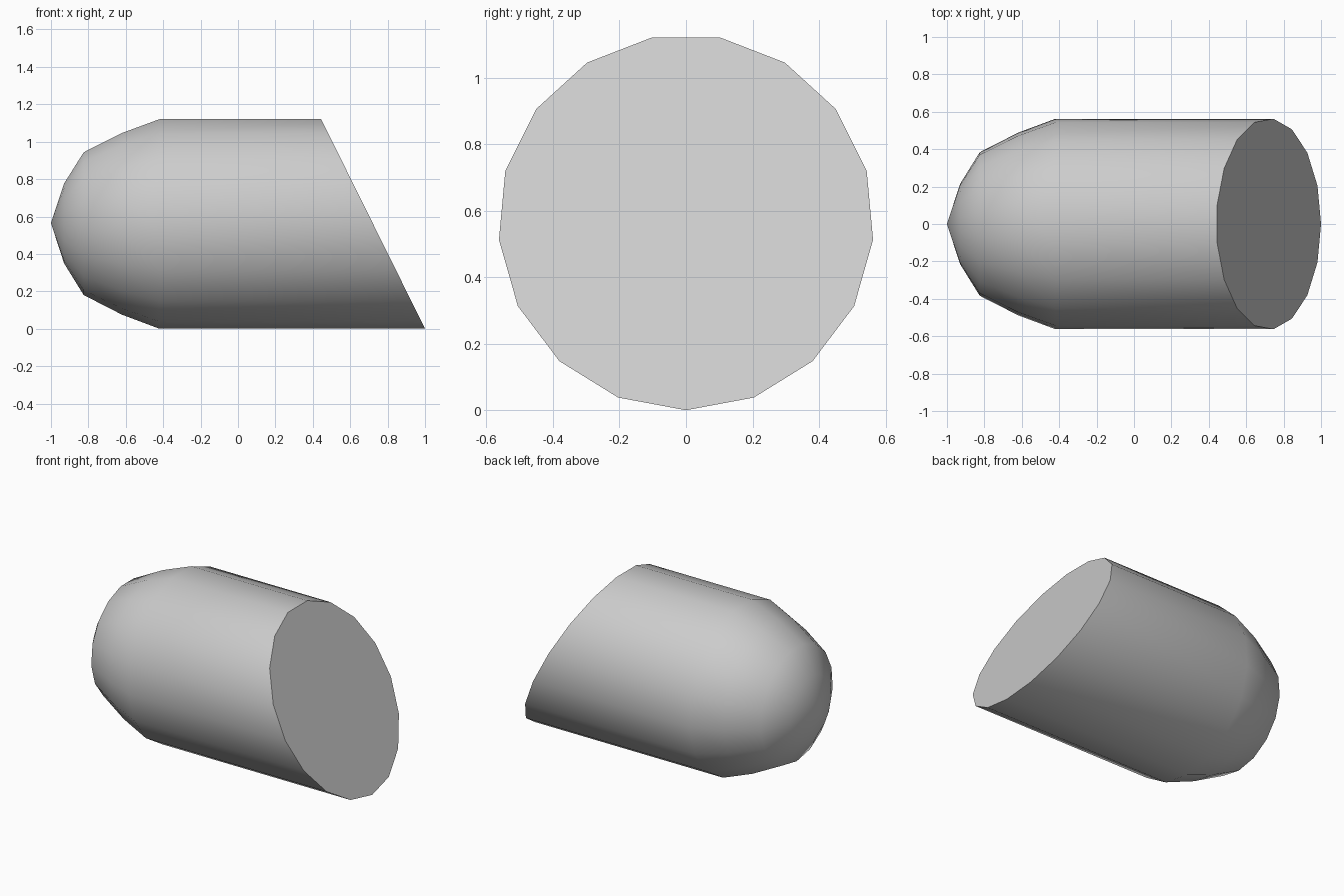
import bpy, bmesh
from math import sin, cos, pi, radians

if "Cube" in bpy.data.objects:
    bpy.data.objects.remove(bpy.data.objects["Cube"])

SIDES = 17
R = 0.565                       # body radius, also height of the axis
SLOPE = 0.555 / 1.12            # slant of the cut end
PROFILE = [(-0.93, 0.215), (-0.825, 0.385), (-0.62, 0.49), (-0.42, R)]

bm = bmesh.new()


def ring(r, x_at):
    verts = []
    for i in range(SIDES):
        a = 2 * pi * i / SIDES
        y, z = r * sin(a), R - r * cos(a)
        verts.append(bm.verts.new((x_at(z), y, z)))
    return verts


# Rounded nose rings, then the slanted end ring
rings = [ring(r, lambda z, x=x: x) for x, r in PROFILE]
rings.append(ring(R, lambda z: 1.0 - SLOPE * z))

# Nose tip fan
tip = bm.verts.new((-1.0, 0.0, R))
for i in range(SIDES):
    bm.faces.new((tip, rings[0][i], rings[0][(i + 1) % SIDES]))

# Side walls
for a, b in zip(rings, rings[1:]):
    for i in range(SIDES):
        j = (i + 1) % SIDES
        bm.faces.new((a[i], b[i], b[j], a[j]))

# Flat slanted end
bm.faces.new(rings[-1])
bmesh.ops.recalc_face_normals(bm, faces=bm.faces)

mesh = bpy.data.meshes.new("slant_cut_capsule")
bm.to_mesh(mesh)
bm.free()
body = bpy.data.objects.new("slant_cut_capsule", mesh)
bpy.context.collection.objects.link(body)

# Smooth sides, sharp cut edge
bpy.context.view_layer.objects.active = body
body.select_set(True)
bpy.ops.object.shade_smooth_by_angle(angle=radians(40))
